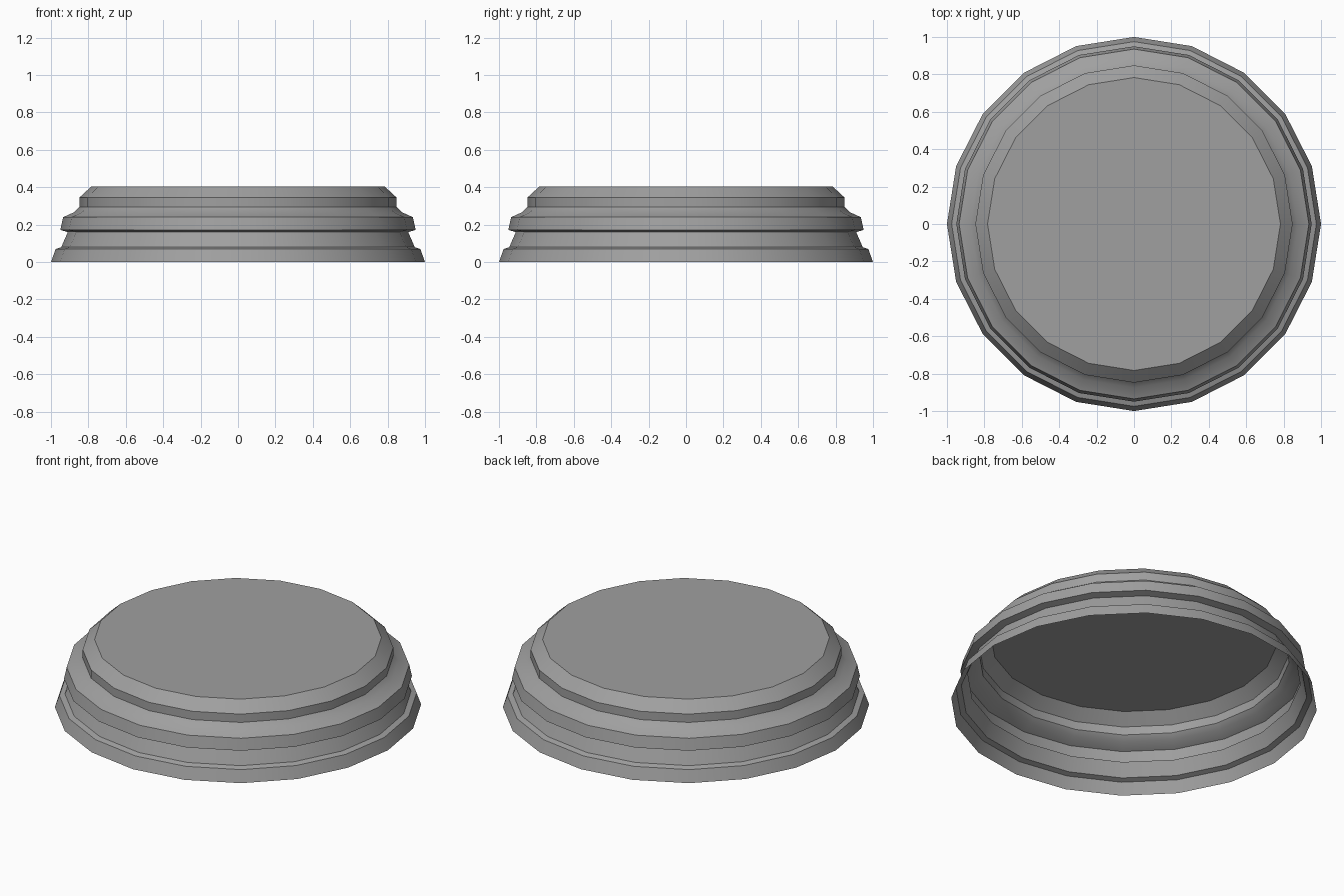
import bpy, bmesh
from math import cos, sin, tau, radians

cube = bpy.data.objects.get("Cube")
if cube:
    bpy.data.objects.remove(cube, do_unlink=True)

SIDES = 20

# Plain grey material
grey = bpy.data.materials.new("grey")
grey.use_nodes = True
colour = (0.35, 0.35, 0.35, 1)
grey.diffuse_color = colour
grey.node_tree.nodes["Principled BSDF"].inputs["Base Color"].default_value = colour

# Moulded outline as (radius, height), foot to top rim
profile = [(1.0, 0), (0.975, 0.07), (0.945, 0.08), (0.91, 0.16),
           (0.95, 0.172), (0.935, 0.24), (0.875, 0.267), (0.848, 0.295),
           (0.848, 0.345), (0.783, 0.405)]

# Open-bottomed shell: rings joined by bands, closed with a flat top
bm = bmesh.new()
rings = [[bm.verts.new((r * cos(tau * i / SIDES), r * sin(tau * i / SIDES), z))
          for i in range(SIDES)] for r, z in profile]
for low, high in zip(rings, rings[1:]):
    for i in range(SIDES):
        j = (i + 1) % SIDES
        bm.faces.new((low[i], low[j], high[j], high[i]))
bm.faces.new(rings[-1])

mesh = bpy.data.meshes.new("round_plinth")
bm.to_mesh(mesh)
bm.free()
mesh.materials.append(grey)
plinth = bpy.data.objects.new("round_plinth", mesh)
bpy.context.collection.objects.link(plinth)

# Smooth round the sides, crisp at the mouldings
bpy.ops.object.select_all(action="DESELECT")
plinth.select_set(True)
bpy.context.view_layer.objects.active = plinth
bpy.ops.object.shade_smooth_by_angle(angle=radians(40))
